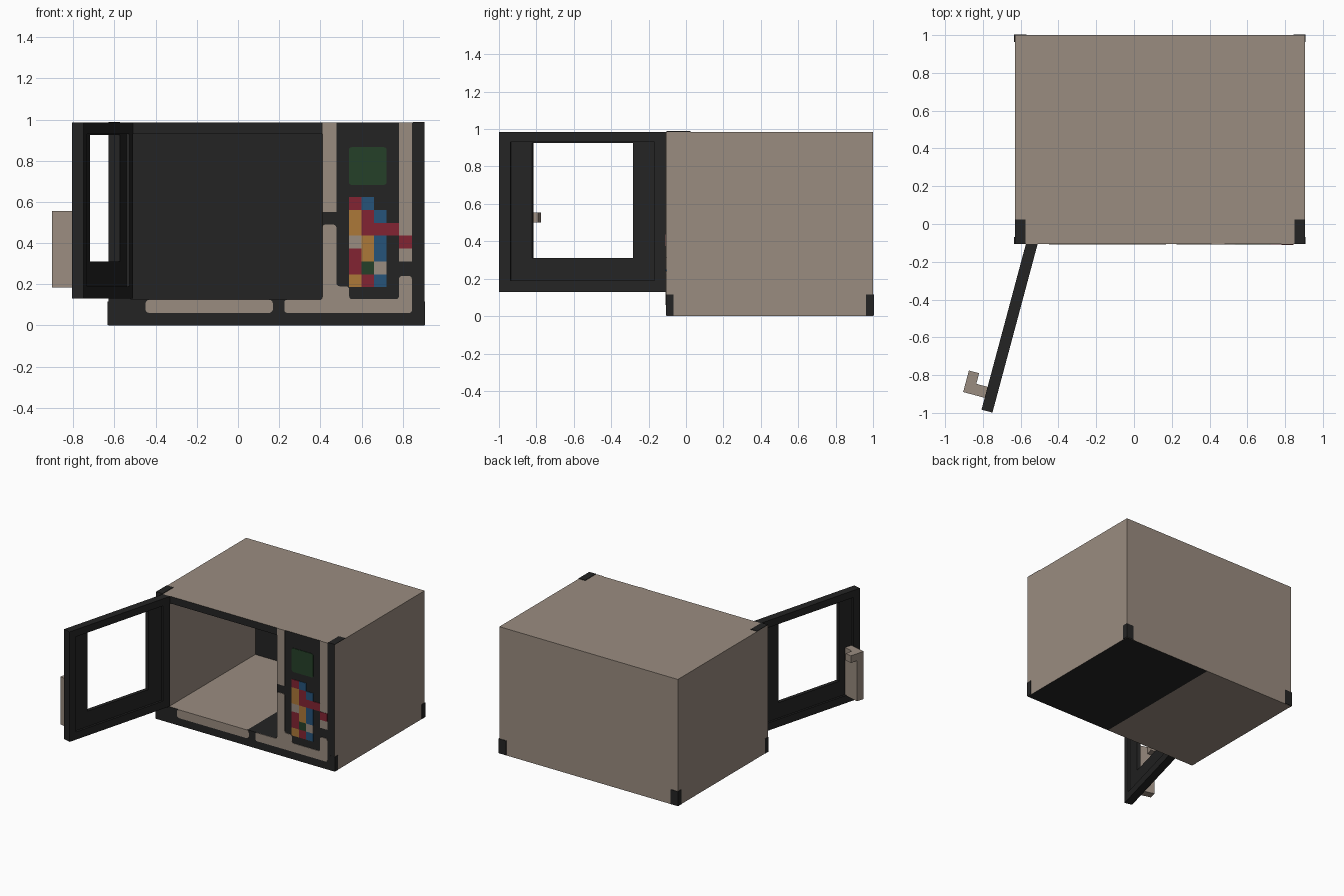
import bpy, bmesh, math
from mathutils import Matrix, Vector

if "Cube" in bpy.data.objects:
    bpy.data.objects.remove(bpy.data.objects["Cube"])


def material(name, r, g, b):
    linear = [(c / 255 / 12.92) if c < 11 else ((c / 255 + 0.055) / 1.055) ** 2.4 for c in (r, g, b)]
    m = bpy.data.materials.new(name)
    m.use_nodes = True
    m.diffuse_color = (*linear, 1)
    m.node_tree.nodes["Principled BSDF"].inputs["Base Color"].default_value = (*linear, 1)
    return m


TAN = material("warm_grey", 154, 140, 128)
BLACK = material("charcoal", 36, 36, 36)
RED = material("dark_red", 130, 36, 50)
BLUE = material("steel_blue", 38, 84, 122)
ORANGE = material("amber", 172, 120, 56)
GREEN = material("dark_green", 37, 64, 40)


def finish(bm, name, *mats, matrix=Matrix()):
    bmesh.ops.recalc_face_normals(bm, faces=bm.faces)
    mesh = bpy.data.meshes.new(name)
    bm.to_mesh(mesh)
    bm.free()
    ob = bpy.data.objects.new(name, mesh)
    for m in mats:
        mesh.materials.append(m)
    ob.matrix_world = matrix
    bpy.context.collection.objects.link(ob)
    return ob


def box_mesh(x, y, z):
    bm = bmesh.new()
    bmesh.ops.create_cube(bm, size=1)
    for v in bm.verts:
        v.co = [(a + b) / 2 + c * (b - a) for c, (a, b) in zip(v.co, (x, y, z))]
    return bm


def box(name, mat, x, y, z, matrix=Matrix()):
    return finish(box_mesh(x, y, z), name, mat, matrix=matrix)


def plate(name, mat, pts, depth=0.004, radius=0.0):
    """Thin painted plate on the front face, outline given as (x, z)."""
    bm = bmesh.new()
    face = bm.faces.new([bm.verts.new((x, FRONT, z)) for x, z in pts])
    if radius:
        bmesh.ops.bevel(bm, geom=bm.verts[:], offset=radius, segments=3,
                        profile=0.5, affect='VERTICES')
    out = bmesh.ops.extrude_face_region(bm, geom=bm.faces[:])
    moved = [v for v in out["geom"] if isinstance(v, bmesh.types.BMVert)]
    bmesh.ops.translate(bm, verts=moved, vec=(0, -depth, 0))
    return finish(bm, name, mat)


def rect(x0, x1, z0, z1):
    return [(x0, z0), (x1, z0), (x1, z1), (x0, z1)]


def frame(name, mat, outer, hole, y0, y1, matrix):
    """Rectangular ring with a thickness along local y."""
    bm = bmesh.new()
    a, b = [[bm.verts.new((x, y0, z)) for x, z in rect(*r)] for r in (outer, hole)]
    for i in range(4):
        j = (i + 1) % 4
        bm.faces.new((a[i], a[j], b[j], b[i]))
    out = bmesh.ops.extrude_face_region(bm, geom=bm.faces[:])
    moved = [v for v in out["geom"] if isinstance(v, bmesh.types.BMVert)]
    bmesh.ops.translate(bm, verts=moved, vec=(0, y1 - y0, 0))
    return finish(bm, name, mat, matrix=matrix)


LEFT, RIGHT, FRONT, BACK, TOP = -0.63, 0.905, -0.105, 1.0, 0.985
SPLIT = 0.155

# Housing with the open cooking chamber pushed in from the front
bm = box_mesh((LEFT, RIGHT), (FRONT, BACK), (0, TOP))


def cut(axis, value):
    normal = Vector((0, 0, 0))
    normal[axis] = 1
    bmesh.ops.bisect_plane(bm, geom=bm.verts[:] + bm.edges[:] + bm.faces[:],
                           plane_co=normal * value, plane_no=normal)


for axis, value in ((0, -0.52), (0, 0.41), (2, 0.125), (2, 0.93)):
    cut(axis, value)
door_hole = [f for f in bm.faces if f.normal.y < -0.5
             and -0.5 < f.calc_center_median().x < 0.4
             and 0.2 < f.calc_center_median().z < 0.9]
out = bmesh.ops.extrude_discrete_faces(bm, faces=door_hole)
bmesh.ops.translate(bm, verts=out["faces"][0].verts[:], vec=(0, 1.06, 0))
cut(0, SPLIT)
bmesh.ops.recalc_face_normals(bm, faces=bm.faces)
# Front and chamber back are dark, and so is one side of the floor
for f in bm.faces:
    c = f.calc_center_median()
    dark_floor = abs(f.normal.z) > 0.5 and c.z < 0.2 and c.x > SPLIT
    f.material_index = int(f.normal.y < -0.5 or dark_floor)
finish(bm, "housing", TAN, BLACK)

# Dark corner caps: four at the feet, two on the top front corners
P = 0.004
for side, x0, x1 in (("right", LEFT - P, LEFT + 0.06), ("left", RIGHT - 0.06, RIGHT + P)):
    box(f"front_foot_{side}", BLACK, (x0, x1), (FRONT - 0.001, FRONT + 0.037), (0.002, 0.115))
    box(f"back_foot_{side}", BLACK, (x0, x1), (BACK - 0.037, BACK + P), (0.002, 0.115))
    box(f"top_cap_{side}", BLACK, (x0 + P, x1 - P), (FRONT, FRONT + 0.13), (TOP - 0.003, TOP + P))

# Light trim on the front
plate("lower_trim", TAN, rect(-0.45, 0.17, 0.06, 0.125), radius=0.02)
plate("upper_divider_trim", TAN, rect(0.41, 0.478, 0.552, TOP))
plate("right_trim", TAN, rect(0.782, 0.845, 0.31, TOP))
plate("corner_trim", TAN, [
    (0.41, 0.49), (0.478, 0.49), (0.478, 0.19), (0.54, 0.19), (0.54, 0.127),
    (0.782, 0.127), (0.782, 0.24), (0.845, 0.24), (0.845, 0.06), (0.225, 0.06),
    (0.225, 0.125), (0.41, 0.125)], radius=0.015)

# Display and keypad: each column lists (colour, rows) from the top down
plate("display", GREEN, rect(0.538, 0.722, 0.682, 0.866), radius=0.015)
ROW = 0.0625
columns = [
    [(RED, 1), (ORANGE, 2), (TAN, 1), (RED, 2), (ORANGE, 1)],
    [(BLUE, 1), (RED, 2), (ORANGE, 2), (GREEN, 1), (RED, 1)],
    [(None, 1), (BLUE, 1), (RED, 1), (BLUE, 2), (TAN, 1), (BLUE, 1)],
]
for c, column in enumerate(columns):
    z = 0.623
    x = 0.538 + c * 0.0615
    for i, (colour, rows) in enumerate(column):
        if colour:
            plate(f"key_{c}_{i}", colour, rect(x, x + 0.0615, z - rows * ROW, z))
        z -= rows * ROW
plate("key_bar", RED, rect(0.722, 0.782, 0.436, 0.498))
plate("key_end", RED, rect(0.782, 0.845, 0.374, 0.436), depth=0.007)

# Open door in its own frame: local x runs from the hinge, local -y is outward
HINGE = Matrix.Translation((-0.51, FRONT, 0)) @ Matrix.Rotation(math.radians(-105), 4, 'Z')
frame("door_frame", BLACK, (0, 0.925, 0.13, TOP), (0.067, 0.864, 0.19, 0.93), -0.06, 0, HINGE)
frame("door_panel", BLACK, (0.067, 0.864, 0.19, 0.93), (0.188, 0.747, 0.31, 0.926),
      -0.045, -0.016, HINGE)

# Door handle with a short hook at its top
box("handle_bar", TAN, (0.80, 0.86), (-0.178, -0.045), (0.185, 0.555), HINGE)
box("handle_hook", TAN, (0.742, 0.80), (-0.178, -0.122), (0.50, 0.555), HINGE)
